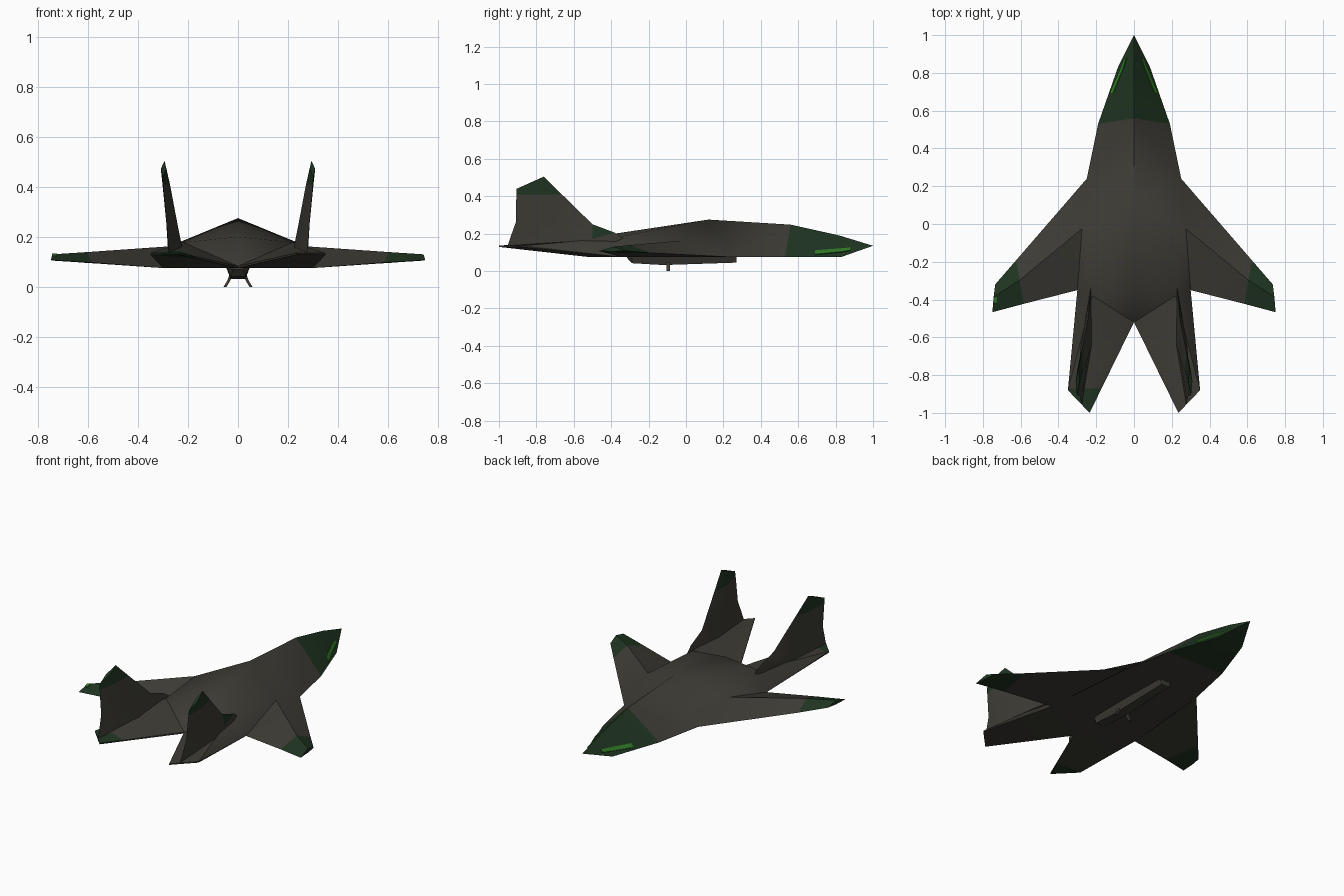
import bpy, bmesh, math
from mathutils import Vector

if "Cube" in bpy.data.objects:
    bpy.data.objects.remove(bpy.data.objects["Cube"])


def material(name, rgb):
    m = bpy.data.materials.new(name)
    m.diffuse_color = (*rgb, 1)
    m.use_nodes = True
    m.node_tree.nodes["Principled BSDF"].inputs["Base Color"].default_value = m.diffuse_color
    return m


MATS = [material("olive grey", (0.047, 0.045, 0.036)),
        material("dark green", (0.014, 0.035, 0.015)),
        material("bright green", (0.03, 0.2, 0.02))]


def make(name, polys, rule=None, cut=None, angle=30):
    """Mesh object from polygons; rule maps face centre and normal to a material."""
    bm = bmesh.new()
    for poly in polys:
        pts = []
        for p in poly:
            v = Vector(p)
            if not any((v - q).length < 1e-5 for q in pts):
                pts.append(v)
        if len(pts) > 2:
            bm.faces.new([bm.verts.new(p) for p in pts])
    bmesh.ops.remove_doubles(bm, verts=bm.verts, dist=1e-5)
    bmesh.ops.triangulate(bm, faces=[f for f in bm.faces if len(f.verts) > 3])
    if cut:
        bmesh.ops.bisect_plane(bm, geom=bm.verts[:] + bm.edges[:] + bm.faces[:],
                               plane_co=cut[0], plane_no=cut[1])
    bmesh.ops.recalc_face_normals(bm, faces=bm.faces)
    for f in bm.faces:
        f.material_index = rule(f.calc_center_median(), f.normal) if rule else 0
    me = bpy.data.meshes.new(name)
    bm.to_mesh(me)
    bm.free()
    for m in MATS:
        me.materials.append(m)
    ob = bpy.data.objects.new(name, me)
    bpy.context.collection.objects.link(ob)
    bpy.ops.object.select_all(action='DESELECT')
    ob.select_set(True)
    bpy.context.view_layer.objects.active = ob
    bpy.ops.object.shade_smooth_by_angle(angle=math.radians(angle))
    return ob


def flip(polys, s):
    return [[(p[0] * s, p[1], p[2]) for p in poly] for poly in polys]


def skin(rings, caps=True):
    """Closed skin over rings of equal point count, optionally capped."""
    n = len(rings[0])
    polys = [rings[0], rings[-1]] if caps else [rings[-1]]
    for a, b in zip(rings, rings[1:]):
        polys += [[a[i], a[(i + 1) % n], b[(i + 1) % n], b[i]] for i in range(n)]
    return polys


# Airframe half: ridge and knife edge on the flat belly, from nose to wing trailing edge
nose = (0, 1, .135)
r1, e1 = (0, .82, .19), (.085, .83, .075)
r2, e2 = (0, .56, .248), (.19, .53, .075)
r3, e3 = (0, .12, .275), (.25, .24, .075)
r4, e4 = (0, -.38, .2), (.3, -.35, .075)
root_top, shoulder = (.275, -.025, .162), (.22, -.38, .178)
notch, notch_low = (0, -.52, .083), (0, -.52, .075)
corner, corner_low = (.35, -.88, .135), (.35, -.88, .128)
tip, tip_low = (.235, -1, .136), (.235, -1, .129)


def mid(p):
    return (0, p[1], p[2])


half = [[nose, r1, e1], [r1, r2, e2], [r1, e2, e1], [r2, r3, e3], [r2, e3, e2],
        [r3, root_top, e3], [r3, r4, shoulder], [r3, shoulder, root_top],
        [root_top, shoulder, e4],
        # tail booms either side of the notch
        [r4, notch, shoulder], [notch, tip, shoulder], [shoulder, tip, corner],
        [shoulder, corner, e4], [e4, corner, corner_low],
        [corner, tip, tip_low, corner_low], [tip, notch, notch_low, tip_low],
        # belly
        [nose, e1, mid(e1)], [e1, e2, mid(e2), mid(e1)], [e2, e3, mid(e3), mid(e2)],
        [e3, e4, mid(e4), mid(e3)], [e4, mid(e4), notch_low],
        [e4, notch_low, tip_low, corner_low]]

# Wings: flat-bottomed, swept, blended into the hull: front, top, back, lower middle
half += skin([[e3, root_top, e4, (.275, -.025, .075)],
              [(.625, -.193, .097), (.605, -.297, .139), (.585, -.423, .097), (.605, -.3, .096)],
              [(.735, -.32, .108), (.743, -.386, .13), (.75, -.467, .107), (.743, -.386, .105)]],
             caps=False)


def frame_colour(c, n):
    return int(c.y > .5 or abs(c.x) > .61 or (c.y < -.87 and c.x < 0))


make("airframe", half + flip(half, -1), frame_colour,
     cut=((0, -.87, 0), (0, 1, 0)), angle=38)

# Fins: lens section leaning outward, rows of front (y, z), back (y, z), half thickness
fin_rows = [((-.30, .15), (-.955, .13), .03), ((-.38, .205), (-.935, .19), .026),
            ((-.50, .25), (-.91, .26), .022), ((-.664, .41), (-.907, .41), .015),
            ((-.76, .505), (-.905, .44), .011)]


def fin_ring(front, back, t):
    def lean(z):
        return .231 + (z - .14) * .2
    xf = lean(front[1]) - .01
    xb = lean(back[1]) + .01 + .035 * max(0, (.45 - back[1]) / .3)
    xm, ym, zm = (xf + xb) / 2, (front[0] + back[0]) / 2, (front[1] + back[1]) / 2
    return [(xf, *front), (xm + t, ym, zm), (xb, *back), (xm - t, ym, zm)]


fin = skin([fin_ring(*r) for r in fin_rows])

# Bright nose stripe, a thin plate on the sloping side: y, lower (x, z), upper (x, z)
o = .004
stripe = skin([[(lx, y, lz), (lx + o, y, lz + o), (ux + o, y, uz + o), (ux, y, uz)]
               for y, lx, lz, ux, uz in ((.69, .126, .086, .109, .107),
                                         (.83, .066, .1, .052, .118),
                                         (.88, .0484, .108, .038, .122))])

# Antenna leg under the pod
leg = skin([[(x + dx, y, z) for dx, y in ((-.006, -.085), (.006, -.085),
                                          (.006, -.103), (-.006, -.103))]
            for x, z in ((.03, .045), (.036, .026), (.052, 0))])

for s, side in ((1, "right"), (-1, "left")):
    # green fin tips, and a patch at the outer front root of the right fin
    make(side + "_fin", flip(fin, s),
         lambda c, n: int(c.z > .415 or (s > 0 and n.x > 0 and .185 < c.z and c.y > -.5)),
         cut=((0, -.5, 0), (0, 1, 0)))
    make(side + "_nose_stripe", flip(stripe, s), lambda c, n: 2)
    make(side + "_leg", flip(leg, s))

# Small bright marker on the left wing tip
make("left_tip_marker", skin([[(-.744, y, z), (-.725, y, z),
                               (-.725, y, z + .005), (-.744, y, z + .005)]
                              for y, z in ((-.39, .128), (-.415, .121))]), lambda c, n: 2)

# Belly pod: tapered trough with a deeper middle: y, top half width, low half width, z
make("belly_pod", skin([[(-w, y, .08), (w, y, .08), (b, y, z), (-b, y, z)]
                        for y, w, b, z in ((-.315, .03, .02, .07), (-.29, .045, .03, .042),
                                           (-.12, .048, .03, .032), (0, .048, .03, .036),
                                           (.27, .04, .026, .045))]))
